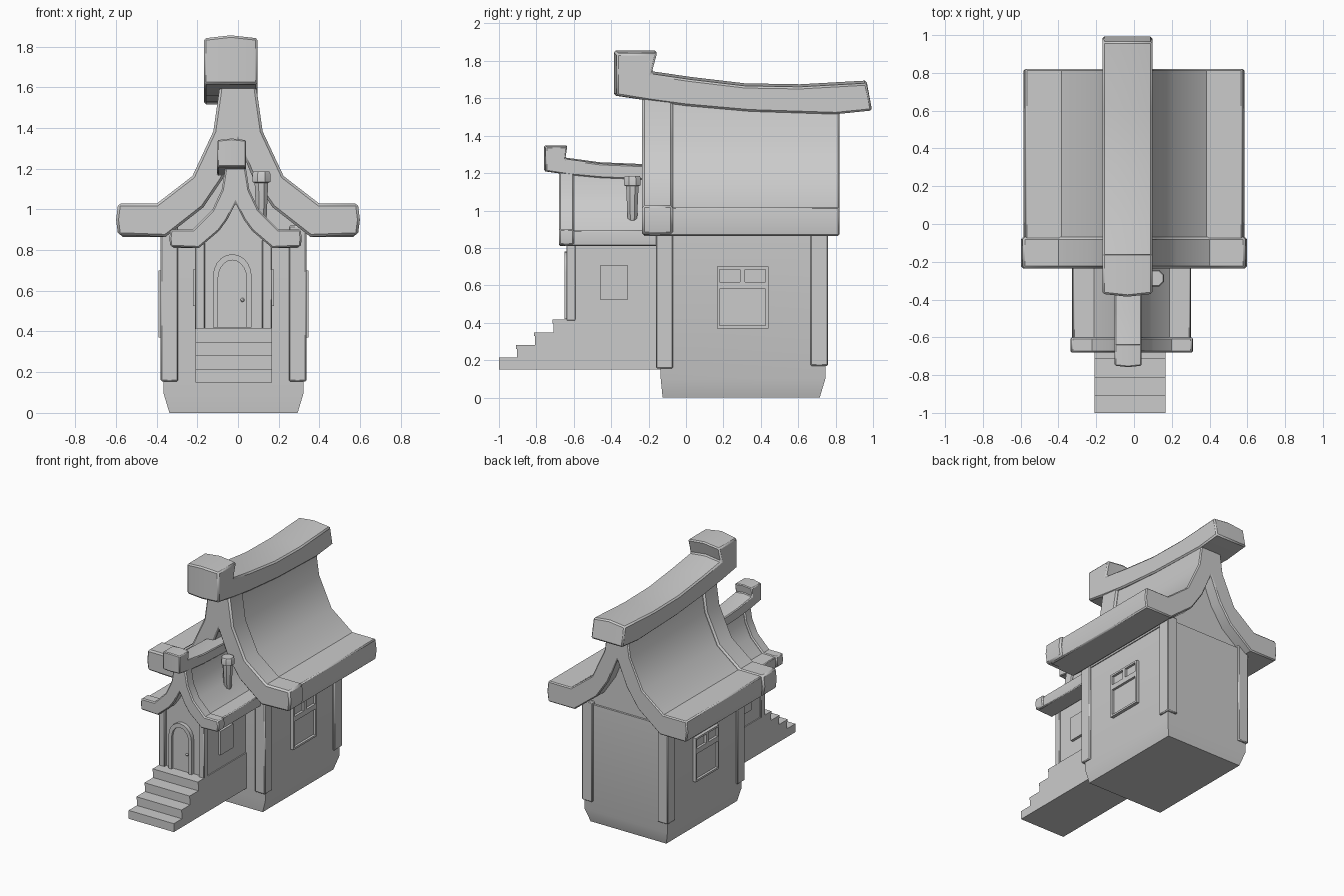
import bpy, bmesh, math
from mathutils import Vector

cube = bpy.data.objects.get("Cube")
if cube:
    bpy.data.objects.remove(cube, do_unlink=True)

grey = bpy.data.materials.new("plain grey")
grey.use_nodes = True
grey.diffuse_color = (0.6, 0.6, 0.6, 1)
grey.node_tree.nodes["Principled BSDF"].inputs["Base Color"].default_value = grey.diffuse_color

CX = -0.022  # centre line of the walls


def finish(name, bm, bevel=0):
    bmesh.ops.recalc_face_normals(bm, faces=bm.faces)
    mesh = bpy.data.meshes.new(name)
    bm.to_mesh(mesh)
    bm.free()
    mesh.materials.append(grey)
    obj = bpy.data.objects.new(name, mesh)
    bpy.context.collection.objects.link(obj)
    if bevel:
        mod = obj.modifiers.new("soft edges", 'BEVEL')
        mod.width, mod.segments = bevel, 1
        mod.limit_method, mod.angle_limit = 'ANGLE', math.radians(50)
    bpy.ops.object.select_all(action='DESELECT')
    bpy.context.view_layer.objects.active = obj
    obj.select_set(True)
    bpy.ops.object.shade_smooth_by_angle(angle=math.radians(31))
    return obj


def loft(name, sections, axis, bevel=0):
    """Join (offset, outline) sections placed along an axis into a closed solid."""
    def place(p, d):
        return {'X': (d, p[0], p[1]), 'Y': (p[0], d, p[1]), 'Z': (p[0], p[1], d)}[axis]
    bm = bmesh.new()
    rings = [[bm.verts.new(place(p, d)) for p in pts] for d, pts in sections]
    n = len(rings[0])
    for a, b in zip(rings, rings[1:]):
        for i in range(n):
            j = (i + 1) % n
            bm.faces.new((a[i], a[j], b[j], b[i]))
    bm.faces.new(rings[0])
    bm.faces.new(rings[-1])
    return finish(name, bm, bevel)


def prism(name, pts, axis, a, b, bevel=0):
    return loft(name, [(a, pts), (b, pts)], axis, bevel)


def rect(x0, x1, y0, y1):
    return [(x0, y0), (x1, y0), (x1, y1), (x0, y1)]


def box(name, x, y, z, bevel=0):
    return prism(name, rect(*x, *y), 'Z', *z, bevel)


def mirrored(half, cx):
    """Full outline from the right half, listed top to bottom."""
    return [(cx + x, z) for x, z in half] + [(cx - x, z) for x, z in reversed(half)]


def roof(name, upper, lower, cx, y0, y1, bevel, grow=0):
    """Swept roof: outer outline down to the eave, then the underside to the apex."""
    right = [(cx + x + grow, z + grow * 0.6) for x, z in upper] + [(cx + x, z) for x, z in lower]
    left = [(2 * cx - x, z) for x, z in reversed(right[:-1])]
    return prism(name, right + left, 'Y', y0, y1, bevel)


def ridge(name, top, bottom, x0, x1, peak, bevel):
    """Curved beam with an upturned horn and a slightly pointed crown."""
    side = top + bottom
    mid = [(y, z + peak) for y, z in top] + bottom
    mid[0] = (mid[0][0] - peak, mid[0][1])
    mid[-1] = (mid[-1][0] - peak, mid[-1][1])
    return loft(name, [(x0, side), ((x0 + x1) / 2, mid), (x1, side)], 'X', bevel)


# Main house: tapered foot, walls and gable
foot = rect(CX - 0.315, CX + 0.315, -0.125, 0.715)
wall = rect(CX - 0.345, CX + 0.345, -0.135, 0.745)
loft("house_walls", [(0, foot), (0.1, wall), (0.9, wall)], 'Z')
prism("house_gable", mirrored([(0.0, 1.36), (0.1, 1.16), (0.2, 1.04), (0.34, 0.87)], CX / 2),
      'Y', -0.12, 0.73)

# Corner posts of the house
for x, side in ((CX - 0.315, "right"), (CX + 0.315, "left")):
    box("front_post_" + side, (x - 0.043, x + 0.043), (-0.16, -0.07), (0.155, 0.92), 0.006)
    box("back_post_" + side, (x - 0.043, x + 0.043), (0.665, 0.76), (0.17, 0.92), 0.006)

# Main roof with a heavier front barge
upper = [(0.075, 1.6), (0.107, 1.375), (0.21, 1.155), (0.385, 1.02), (0.575, 1.02), (0.585, 0.94), (0.575, 0.865)]
lower = [(0.355, 0.865), (0.17, 1.01), (0.075, 1.15), (0, 1.33)]
roof("main_roof", upper, lower, 0, -0.2, 0.82, 0.008)
roof("main_roof_barge", upper, lower, 0, -0.235, -0.07, 0.012, 0.014)

# Main ridge beam
ridge("main_ridge",
      [(-0.37, 1.84), (-0.155, 1.84), (-0.185, 1.73), (0.02, 1.7), (0.315, 1.665), (0.61, 1.66), (0.965, 1.68)],
      [(0.995, 1.535), (0.8, 1.515), (0.34, 1.53), (0.0, 1.56), (-0.185, 1.585), (-0.37, 1.615)],
      -0.167, 0.097, 0.015, 0.01)

# Porch base with steps
steps = [(-0.1, 0.15), (-1, 0.15)]
for i in range(4):
    y, z = -1 + i * 0.097, 0.213 + i * 0.068
    steps += [(y, z - 0.02), (y - (0.006 if i else 0), z - 0.02), (y - (0.006 if i else 0), z), (y + 0.097, z)]
steps[-1] = (-0.1, steps[-2][1])
prism("porch_steps", steps, 'X', CX - 0.188, CX + 0.188)

# Porch walls, gable and posts
box("porch_walls", (CX - 0.18, CX + 0.18), (-0.62, -0.1), (0.4, 0.85))
prism("porch_gable", mirrored([(0, 1.05), (0.07, 0.93), (0.17, 0.82)], -0.012), 'Y', -0.62, -0.2)
for x, side in ((CX - 0.165, "right"), (CX + 0.165, "left")):
    box("porch_post_" + side, (x - 0.024, x + 0.024), (-0.64, -0.59), (0.41, 0.85), 0.004)

# Porch roof with its barge
upper = [(0.04, 1.2), (0.058, 1.09), (0.105, 0.99), (0.2, 0.895), (0.31, 0.895), (0.315, 0.85), (0.31, 0.81)]
lower = [(0.18, 0.81), (0.08, 0.895), (0.04, 0.95), (0, 1.03)]
roof("porch_roof", upper, lower, -0.012, -0.65, -0.12, 0.006)
roof("porch_roof_barge", upper, lower, -0.012, -0.68, -0.6, 0.008, 0.01)
ridge("porch_ridge",
      [(-0.75, 1.34), (-0.635, 1.34), (-0.645, 1.275), (-0.46, 1.25), (-0.1, 1.235)],
      [(-0.1, 1.16), (-0.46, 1.175), (-0.62, 1.19), (-0.75, 1.21)],
      -0.102, 0.04, 0.008, 0.006)


# Arched door with frame and knob
def arch(half, base, spring, rise):
    turn = [math.pi * k / 10 for k in range(11)]
    return ([(CX - 0.006 - half, base), (CX - 0.006 + half, base)]
            + [(CX - 0.006 + half * math.cos(t), spring + rise * math.sin(t)) for t in turn])


def frame_arch(name, outer, inner, y0, y1):
    """Open arched band between two matching outlines."""
    bm = bmesh.new()
    rows = [[bm.verts.new((x, y, z)) for x, z in pts]
            for pts, y in ((outer, y1), (outer, y0), (inner, y0), (inner, y1))]
    for a, b in zip(rows, rows[1:]):
        for i in range(1, len(a)):
            j = (i + 1) % len(a)
            bm.faces.new((a[i], a[j], b[j], b[i]))
    return finish(name, bm)


frame_arch("door_frame", arch(0.095, 0.42, 0.67, 0.11), arch(0.07, 0.42, 0.66, 0.09), -0.65, -0.61)
prism("door", arch(0.072, 0.42, 0.66, 0.092), 'Y', -0.632, -0.61)
bm = bmesh.new()
bmesh.ops.create_uvsphere(bm, u_segments=10, v_segments=6, radius=0.01)
bmesh.ops.translate(bm, verts=bm.verts, vec=Vector((0.022, -0.638, 0.555)))
finish("door_knob", bm)


# Windows: bars around recessed panes
def window(name, x, out, y0, y1, z0, z1, bar, bars):
    def slab(part, ys, zs, depth):
        prism(name + part, rect(*ys, *zs), 'X', x - out * 0.02, x + out * depth)
    slab("_pane", (y0, y1), (z0, z1), 0.006)
    for k, (ys, zs) in enumerate([((y0, y1), (z0, z0 + bar)), ((y0, y1), (z1 - bar, z1)),
                                  ((y0, y0 + bar), (z0, z1)), ((y1 - bar, y1), (z0, z1))] + bars):
        slab("_bar_%d" % k, ys, zs, 0.024)


mid_bars = [((0.165, 0.44), (0.58, 0.618)), ((0.289, 0.316), (0.618, 0.7))]
for out, side in ((-1, "right"), (1, "left")):
    window("house_window_" + side, CX + out * 0.345, out, 0.165, 0.44, 0.37, 0.7, 0.014, mid_bars)
    box("porch_window_" + side, (CX + out * 0.185 - 0.015, CX + out * 0.185 + 0.015),
        (-0.46, -0.31), (0.525, 0.705))


# Chimney
def circle(r):
    return [(0.115 + r * math.cos(math.pi * k / 4 + math.pi / 8),
             -0.287 + r * math.sin(math.pi * k / 4 + math.pi / 8)) for k in range(8)]


loft("chimney", [(0.94, circle(0.02)), (0.96, circle(0.028)), (1.13, circle(0.036)), (1.135, circle(0.048)),
                 (1.175, circle(0.048)), (1.185, circle(0.042))], 'Z')
